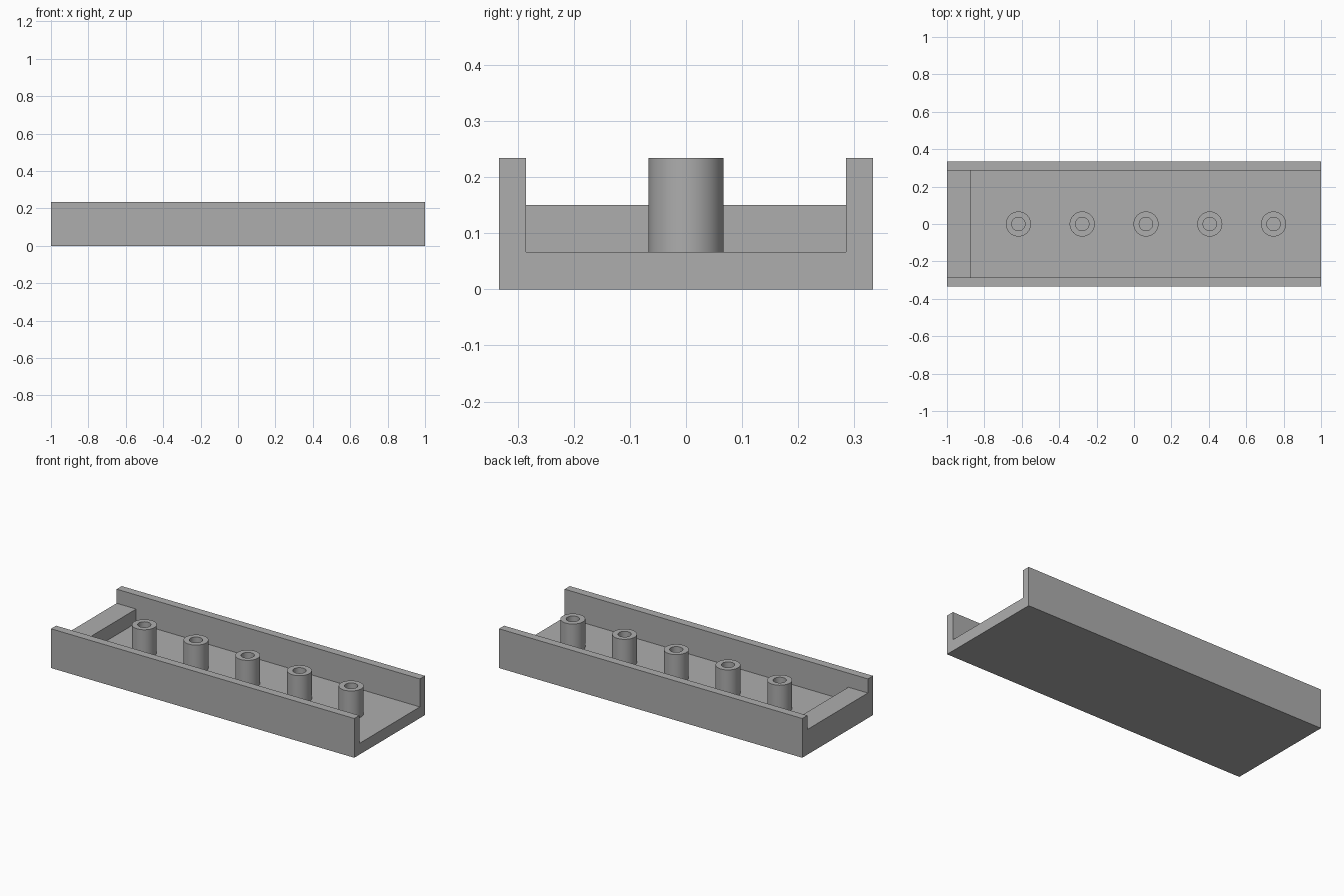
import bpy, bmesh, math
from mathutils import Vector

if "Cube" in bpy.data.objects:
    bpy.data.objects.remove(bpy.data.objects["Cube"])

HALF_X, HALF_Y = 1.0, 0.333
INNER_Y = 0.285
FLOOR_Z, STEP_Z, TOP_Z = 0.067, 0.15, 0.234
STEP_X = -0.871
POST_R, HOLE_R = 0.067, 0.036

grey = bpy.data.materials.new("plain grey")
grey.diffuse_color = (0.42, 0.42, 0.42, 1)
grey.use_nodes = True
grey.node_tree.nodes["Principled BSDF"].inputs["Base Color"].default_value = grey.diffuse_color


def finish(name, bm):
    bmesh.ops.recalc_face_normals(bm, faces=bm.faces)
    mesh = bpy.data.meshes.new(name)
    bm.to_mesh(mesh)
    bm.free()
    mesh.materials.append(grey)
    obj = bpy.data.objects.new(name, mesh)
    bpy.context.collection.objects.link(obj)
    return obj


def extrude_x(name, profile, x0, x1):
    """Extrude a closed (y, z) profile along x."""
    bm = bmesh.new()
    face = bm.faces.new([bm.verts.new((x0, y, z)) for y, z in profile])
    ext = bmesh.ops.extrude_face_region(bm, geom=[face], use_keep_orig=True)
    verts = [g for g in ext["geom"] if isinstance(g, bmesh.types.BMVert)]
    bmesh.ops.translate(bm, verts=verts, vec=(x1 - x0, 0, 0))
    return finish(name, bm)


def tube(name, x):
    """Spin a rectangular wall section round z into a hollow post."""
    bm = bmesh.new()
    section = [(HOLE_R, FLOOR_Z), (HOLE_R, TOP_Z), (POST_R, TOP_Z), (POST_R, FLOOR_Z)]
    vs = [bm.verts.new((r, 0, z)) for r, z in section]
    edges = [bm.edges.new((vs[i], vs[(i + 1) % 4])) for i in range(4)]
    bmesh.ops.spin(bm, geom=vs + edges, cent=(0, 0, 0), axis=(0, 0, 1),
                   angle=math.tau, steps=64, use_merge=True)
    bmesh.ops.remove_doubles(bm, verts=bm.verts, dist=1e-5)
    obj = finish(name, bm)
    obj.location = Vector((x, 0, 0))
    bpy.ops.object.select_all(action='DESELECT')
    obj.select_set(True)
    bpy.context.view_layer.objects.active = obj
    bpy.ops.object.shade_smooth_by_angle(angle=math.radians(30))
    return obj


# Channel: floor with two long side walls
extrude_x("channel", [
    (-HALF_Y, 0), (HALF_Y, 0), (HALF_Y, TOP_Z), (INNER_Y, TOP_Z),
    (INNER_Y, FLOOR_Z), (-INNER_Y, FLOOR_Z), (-INNER_Y, TOP_Z), (-HALF_Y, TOP_Z),
], -HALF_X, HALF_X)

# Low step closing the left end
extrude_x("end_step", [
    (-INNER_Y, FLOOR_Z), (INNER_Y, FLOOR_Z), (INNER_Y, STEP_Z), (-INNER_Y, STEP_Z),
], -HALF_X, STEP_X)

# Row of hollow posts
for i in range(5):
    tube(f"post_{i + 1}", -0.618 + i * 0.341)
